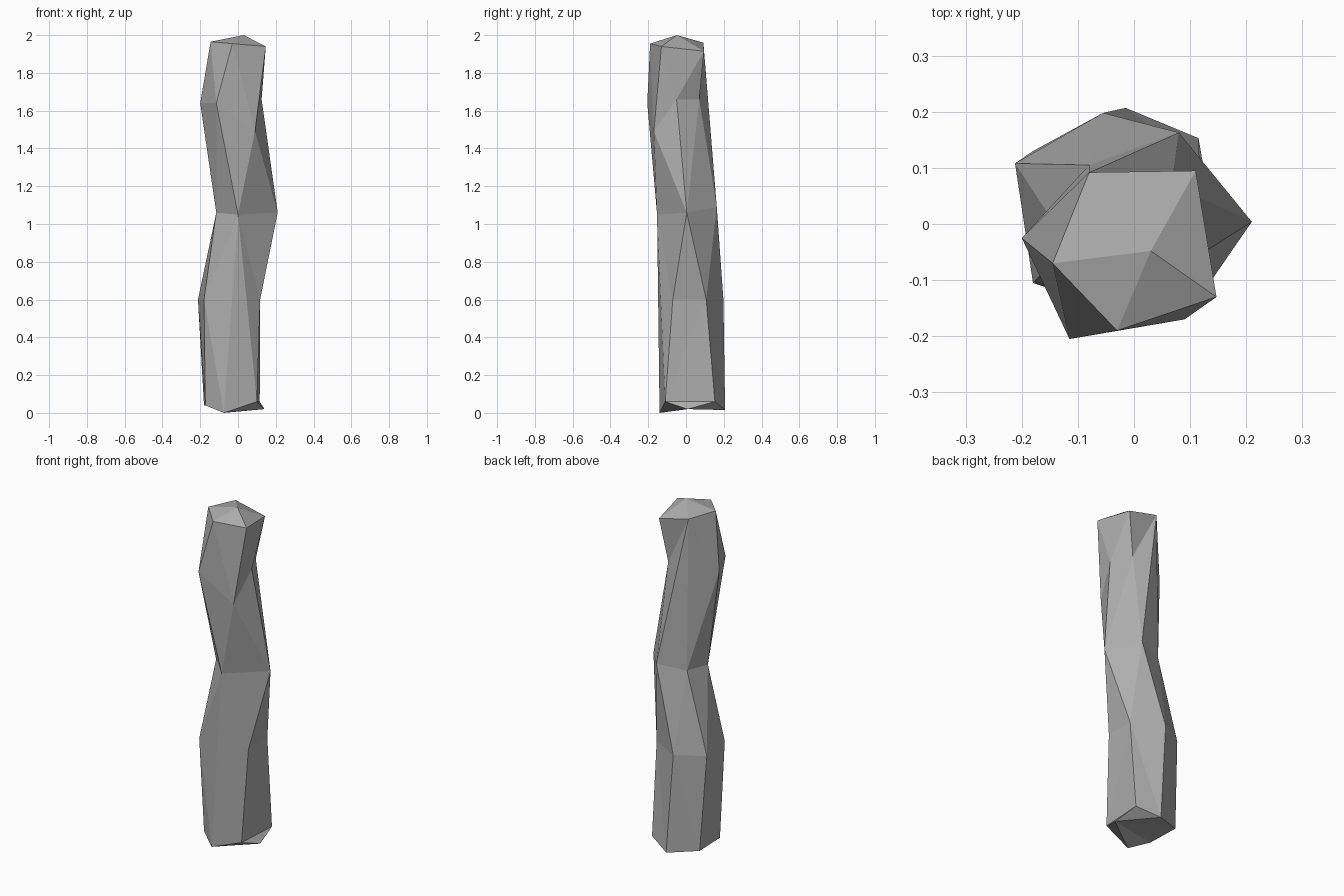
import bpy
import bmesh

cube = bpy.data.objects.get("Cube")
if cube:
    bpy.data.objects.remove(cube, do_unlink=True)

# One flat grey for the whole stick
grey = bpy.data.materials.new("plain grey")
grey.use_nodes = True
colour = (0.42, 0.42, 0.42, 1)
grey.diffuse_color = colour
grey.node_tree.nodes["Principled BSDF"].inputs["Base Color"].default_value = colour

bm = bmesh.new()


def ring(*points):
    return [bm.verts.new(p) for p in points]


def triangle(*corners):
    if len(set(corners)) == 3:
        bm.faces.new(corners)


def skin(lower, upper, steps):
    """Zip two rings together; each step advances the lower (l) or upper (u) ring."""
    i = j = 0
    for step in steps:
        a, b = lower[i % len(lower)], upper[j % len(upper)]
        if step == "l":
            i += 1
            triangle(a, lower[i % len(lower)], b)
        else:
            j += 1
            triangle(a, upper[j % len(upper)], b)


def cap(loop, tip):
    """Close an end with a shallow fan."""
    centre = bm.verts.new(tip)
    for a, b in zip(loop, loop[1:] + loop[:1]):
        triangle(a, b, centre)


# Crooked cross-sections, anticlockwise from the front
base = ring((-.075, -.14, 0), (.1, -.11, .06), (.115, .153, .06),
            (-.015, .207, .015), (-.18, .13, .04), (-.173, -.07, .04))
knee = ring((.117, -.07, .6), (.117, .107, .6), (-.055, .198, .6),
            (-.212, .108, .6), (-.18, -.105, .6))
waist = ring((0, -.153, 1.05), (.21, .004, 1.06), (.08, .163, 1.09),
             (-.08, .105, 1.07), (-.115, -.04, 1.06))
shoulder = ring((-.115, -.205, 1.64), (.09, -.17, 1.49), (.125, -.05, 1.66),
                (.067, .07, 1.66), (-.2, -.025, 1.64))
crown = ring((-.03, -.19, 1.955), (.147, -.13, 1.94), (.11, .095, 1.915),
             (-.08, .092, 1.96), (-.145, -.07, 1.965))

# Long facets run past the knee and shoulder, so those rings borrow a corner
knee.insert(0, waist[0])
shoulder.insert(4, crown[3])

skin(base, knee, "luullulululu")
skin(knee, waist, "lululululul")
skin(waist, shoulder, "uluulululul")
skin(shoulder, crown, "lululullulu")
cap(base, (.14, .008, .02))
cap(crown, (.03, -.048, 2))

bmesh.ops.recalc_face_normals(bm, faces=bm.faces)
mesh = bpy.data.meshes.new("stick")
bm.to_mesh(mesh)
bm.free()
mesh.materials.append(grey)
stick = bpy.data.objects.new("stick", mesh)
bpy.context.collection.objects.link(stick)
